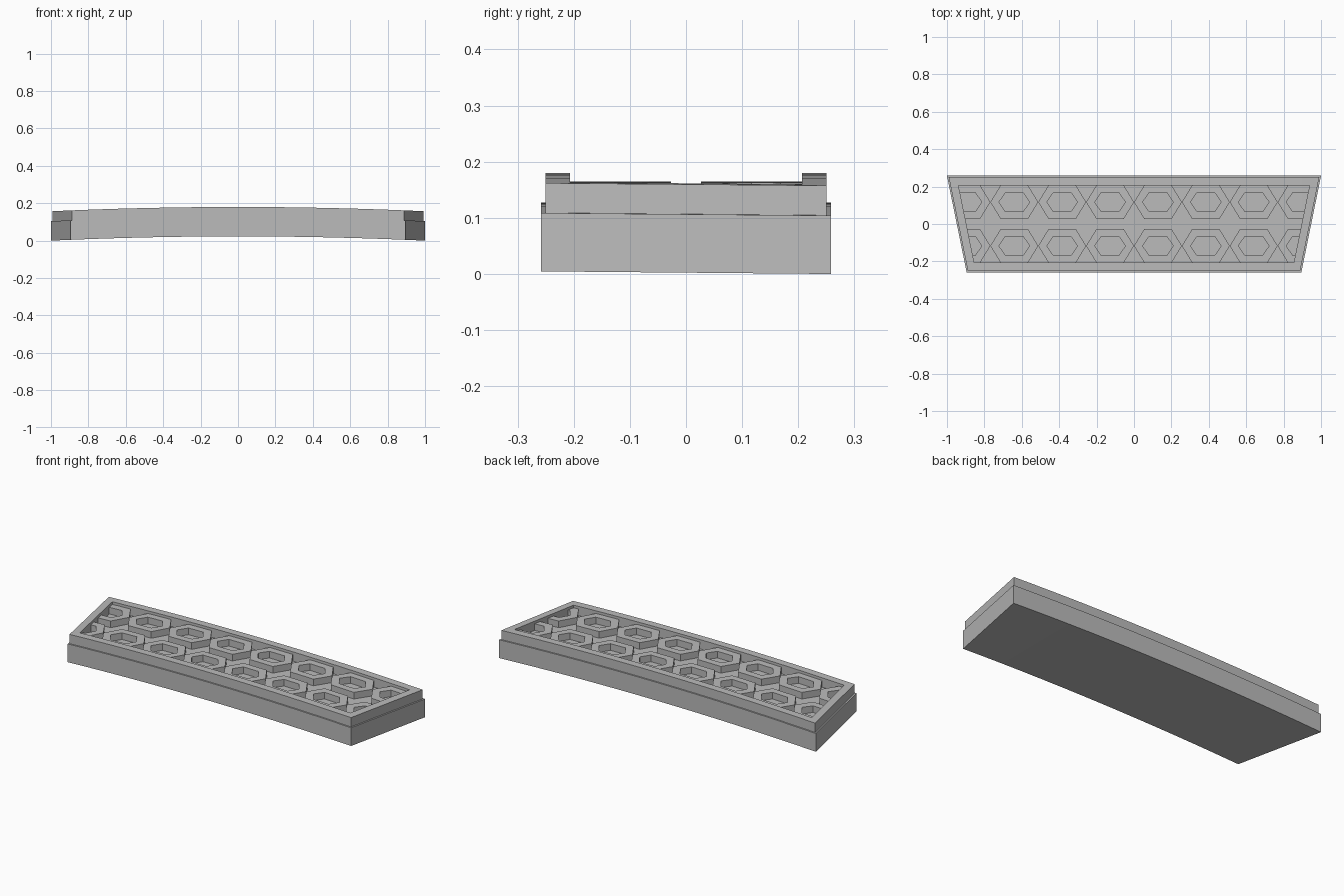
import bpy, bmesh
from mathutils import Vector

cube = bpy.data.objects.get("Cube")
if cube:
    bpy.data.objects.remove(cube, do_unlink=True)

SAG = 0.023      # rise of the arch at the middle
PITCH = 0.256    # distance between hexagon centres
DEPTH = 0.258    # half depth of the base
SLOPE = 0.204    # sideways slant of the short ends
BASE_TOP, GRILLE_TOP, RIM_TOP = 0.104, 0.142, 0.157

grey = bpy.data.materials.new("plain_grey")
grey.use_nodes = True
colour = (0.5, 0.5, 0.5, 1)
grey.diffuse_color = colour
grey.node_tree.nodes["Principled BSDF"].inputs["Base Color"].default_value = colour


def trapezoid(inset):
    """Outline of the slab, wider at the back, moved inwards by inset."""
    y = DEPTH - inset
    front, back = (0.9475 + SLOPE * s * y - inset for s in (-1, 1))
    return [(-front, -y), (front, -y), (back, y), (-back, y)]


def hexagon(cx, cy, point, flat, height):
    return [(cx + x, cy + y) for x, y in (
        (-point, 0), (-flat, -height), (flat, -height),
        (point, 0), (flat, height), (-flat, height))]


def add_prism(bm, outline, z0, z1, hole=None):
    """Extruded outline, either solid or with a hole of the same point count."""
    def loops(points):
        return [[bm.verts.new((x, y, z)) for x, y in points] for z in (z0, z1)]

    def bridge(a, b):
        for i in range(len(a)):
            j = (i + 1) % len(a)
            bm.faces.new((a[i], a[j], b[j], b[i]))

    low, high = loops(outline)
    bridge(low, high)
    if hole:
        hole_low, hole_high = loops(hole)
        bridge(hole_high, hole_low)
        bridge(high, hole_high)
        bridge(hole_low, low)
    else:
        bm.faces.new(low[::-1])
        bm.faces.new(high)


def cut(bm, point, normal, clear=False):
    bmesh.ops.bisect_plane(bm, geom=bm.verts[:] + bm.edges[:] + bm.faces[:], dist=1e-5,
                           plane_co=point, plane_no=normal, clear_outer=clear)


def finish(bm, name):
    """Slice across the length, bend into the arch and make the object."""
    for i in range(-7, 8):
        cut(bm, (i * PITCH / 2, 0, 0), (1, 0, 0))
    for v in bm.verts:
        v.co.z += SAG * (1 - v.co.x ** 2)
    bmesh.ops.recalc_face_normals(bm, faces=bm.faces[:])
    mesh = bpy.data.meshes.new(name)
    bm.to_mesh(mesh)
    bm.free()
    mesh.materials.append(grey)
    bpy.context.collection.objects.link(bpy.data.objects.new(name, mesh))


# Solid base slab
bm = bmesh.new()
add_prism(bm, trapezoid(0), 0, BASE_TOP)
finish(bm, "base_slab")

# Raised rim, set slightly in from the base edge
bm = bmesh.new()
add_prism(bm, trapezoid(0.008), BASE_TOP, RIM_TOP, trapezoid(0.051))
finish(bm, "raised_rim")

# Two rows of hexagonal rings, trimmed inside the slanted ends of the rim
bm = bmesh.new()
for cy in (-0.117, 0.117):
    for i in range(8):
        cx = (i - 3.5) * PITCH
        add_prism(bm, hexagon(cx, cy, PITCH / 2, 0.073, 0.09), BASE_TOP, GRILLE_TOP,
                  hexagon(cx, cy, 0.082, 0.047, 0.051))
for side in (-1, 1):
    cut(bm, (side * 0.917, 0, 0), Vector((side, -SLOPE, 0)), clear=True)
finish(bm, "hexagon_grille")
